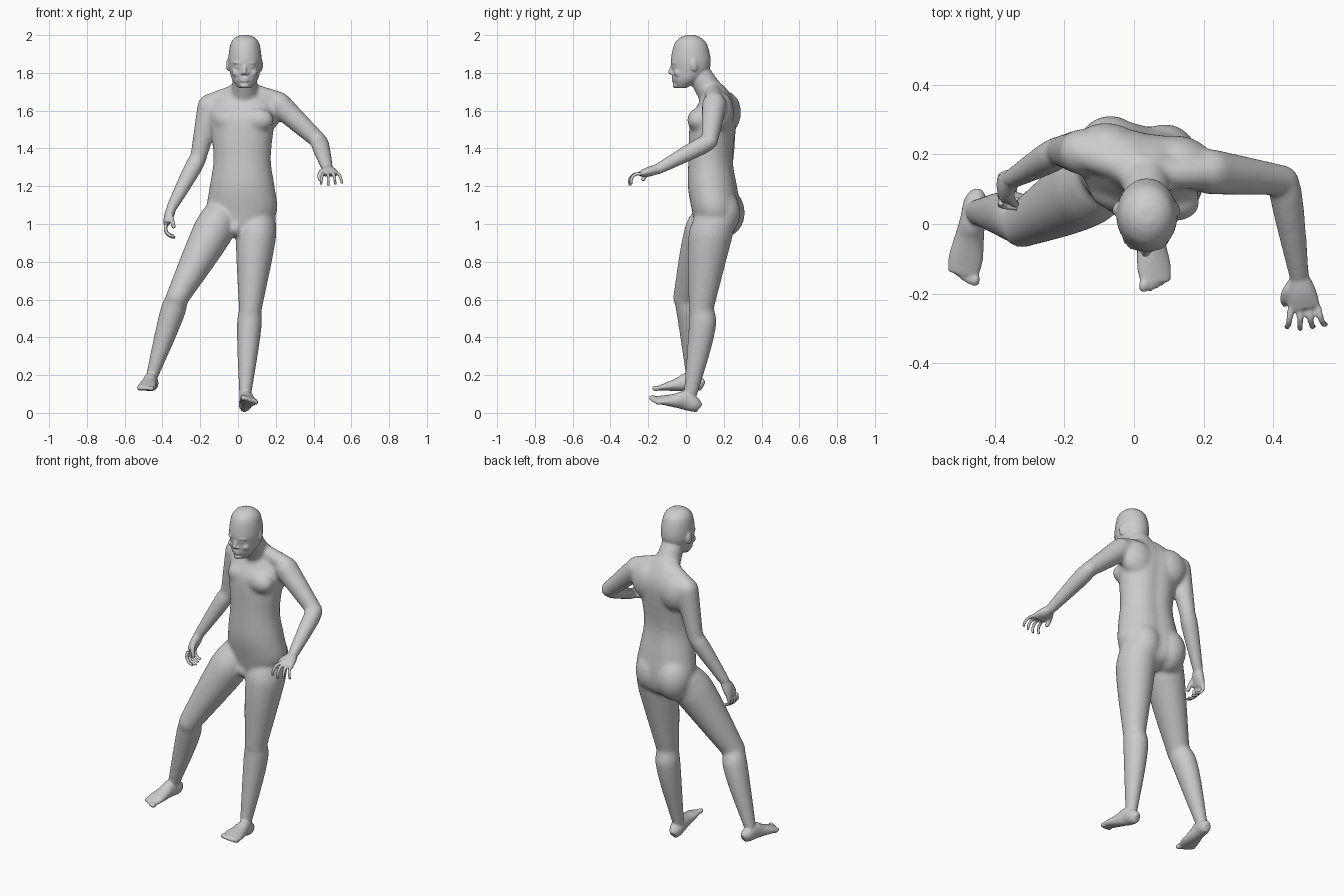
import bpy, bmesh, math
from mathutils import Vector, Matrix

cube = bpy.data.objects.get("Cube")
if cube:
    bpy.data.objects.remove(cube)

bm = bmesh.new()
RIGHTWARD, BACKWARD, UP = Vector((1, 0, 0)), Vector((0, 1, 0)), Vector((0, 0, 1))
TORSO_YAW = -.17
SIDES = (-1, 1)


def catmull_rom(before, start, end, after, t):
    return [0.5 * (2 * q + (r - p) * t + (2 * p - 5 * q + 4 * r - s) * t * t
                   + (3 * q - p - 3 * r + s) * t ** 3)
            for p, q, r, s in zip(before, start, end, after)]


def loft(sections, side=RIGHTWARD, axis=None, groove=0, steps=4, count=28):
    """Closed form through (centre, half width, half depth) sections."""
    knots = [(*centre, width, depth) for centre, width, depth in sections]
    knots = [knots[0]] + knots + [knots[-1]]
    path = [catmull_rom(*knots[i:i + 4], k / steps)
            for i in range(len(knots) - 3) for k in range(steps)]
    path.append(knots[-1])
    rings = []
    for i, (x, y, z, width, depth) in enumerate(path):
        previous, following = path[max(i - 1, 0)], path[min(i + 1, len(path) - 1)]
        along = axis or (Vector(following[:3]) - Vector(previous[:3])).normalized()
        across_depth = along.cross(side).normalized()
        across_width = across_depth.cross(along)
        ring = []
        for k in range(count):
            angle = math.tau * k / count
            dent = 1 - groove * math.exp(-((angle - math.pi / 2) / .25) ** 2)
            offset = (across_width * width * math.cos(angle)
                      + across_depth * depth * math.sin(angle) * dent)
            ring.append(bm.verts.new(Vector((x, y, z)) + offset))
        rings.append(ring)
    for lower, upper in zip(rings, rings[1:]):
        for k in range(count):
            following = (k + 1) % count
            bm.faces.new((lower[k], lower[following], upper[following], upper[k]))
    bm.faces.new(rings[0][::-1])
    bm.faces.new(rings[-1])


def blob(centre, size, yaw=0):
    """Ellipsoid muscle, joint or facial form."""
    matrix = (Matrix.Translation(centre) @ Matrix.Rotation(yaw, 4, 'Z')
              @ Matrix.Diagonal((*size, 1)))
    bmesh.ops.create_uvsphere(bm, u_segments=24, v_segments=16, radius=1, matrix=matrix)


def bone(start, end, thick, thin, bulge=0, bow=0, depth=1):
    """Tapered limb segment whose muscle swells near the upper end."""
    sections = []
    pieces = 8
    for i in range(pieces + 1):
        t = i / pieces
        swell = math.sin(math.pi * math.sqrt(t))
        radius = thick + (thin - thick) * t + bulge * swell
        sections.append((start.lerp(end, t) + BACKWARD * bow * swell, radius, radius * depth))
    loft(sections)
    blob(start, (thick, thick * depth, thick))
    blob(end, (thin, thin * depth, thin))


def finger(base, out, curl, length, radius):
    """Three joints bending from the out direction to the curl direction."""
    joint, out, curl = Vector(base), Vector(out).normalized(), Vector(curl).normalized()
    sections = []
    for k in range(4):
        thickness = radius * (1 - k / 12)
        sections.append((joint.copy(), thickness, thickness))
        joint += out.lerp(curl, k / 2).normalized() * length / 3
    loft(sections, side=out.cross(curl), count=12)


def foot(heel, toe, side, big_toe):
    """Foot resting on the line from heel to toe; big_toe is its sign on side."""
    heel, toe, side = Vector(heel), Vector(toe), Vector(side).normalized()
    loft([(heel.lerp(toe, t) + UP * height, width, height) for t, width, height in (
        (0, .018, .028), (.1, .034, .04), (.3, .036, .05),
        (.5, .042, .036), (.75, .05, .022), (.92, .044, .013))], side=side)
    for i in range(5):
        radius = .015 if i == 0 else .011
        spread = side * big_toe * (.036 - .018 * i)
        back = (heel - toe) * (.05 + .008 * i * i)
        blob(toe + spread + back + UP * .012, (radius, .02, radius))


def skin_over(name, voxel, rounds):
    """Fuse everything in the builder into one softened surface."""
    mesh = bpy.data.meshes.new(name)
    bm.to_mesh(mesh)
    skinned = bpy.data.objects.new(name, mesh)
    bpy.context.collection.objects.link(skinned)
    remesh = skinned.modifiers.new("fuse parts", 'REMESH')
    remesh.mode, remesh.voxel_size, remesh.use_smooth_shade = 'VOXEL', voxel, True
    soften = skinned.modifiers.new("soften joins", 'SMOOTH')
    soften.factor, soften.iterations = .5, rounds
    return skinned


# Torso, turned so the right shoulder is further back
turn = Matrix.Rotation(TORSO_YAW, 3, 'Z') @ RIGHTWARD
loft([(Vector((.022, y, z)), width, depth) for z, y, width, depth in (
    (.94, .16, .05, .06), (.98, .165, .13, .11), (1.07, .163, .188, .13),
    (1.2, .142, .173, .131), (1.35, .132, .153, .118), (1.55, .147, .174, .124),
    (1.63, .165, .17, .1), (1.69, .165, .12, .07), (1.74, .145, .06, .05))],
    side=turn, axis=UP, groove=.1)
for side in SIDES:
    blob((.03 + .07 * side, .08 - .012 * side, 1.55), (.09, .06, .065), TORSO_YAW)  # chest
    blob((.03 + .1 * side, .2 - .018 * side, 1.59), (.1, .072, .11), TORSO_YAW)  # shoulder blade
    blob((.008 + .078 * side, .192 - .012 * side, 1.06), (.1, .108, .13), TORSO_YAW)  # buttock
blob((-.01, .08, .98), (.032, .045, .045))  # groin

# Joints of the pose
left_shoulder, right_shoulder = Vector((.22, .15, 1.63)), Vector((-.15, .207, 1.62))
left_elbow, right_elbow = Vector((.43, .125, 1.437)), Vector((-.21, .21, 1.35))
left_wrist, right_wrist = Vector((.475, -.15, 1.29)), Vector((-.35, .13, 1.09))
left_knuckles, right_knuckles = Vector((.49, -.24, 1.265)), Vector((-.38, .1, 1))
left_hip, right_hip = Vector((.1, .15, 1)), Vector((-.1, .14, 1.02))
left_knee, right_knee = Vector((.065, .08, .55)), Vector((-.322, -.003, .61))
left_ankle, right_ankle = Vector((.037, .02, .08)), Vector((-.46, .035, .18))
neck_base, skull_base = Vector((.035, .14, 1.68)), Vector((.037, .06, 1.81))

# Neck and shoulder slopes
bone(neck_base, skull_base, .072, .062)
for shoulder in (left_shoulder, right_shoulder):
    bone(neck_base + UP * .04, shoulder + UP * .02, .038, .05)

# Arms
for shoulder, elbow, wrist in ((left_shoulder, left_elbow, left_wrist),
                               (right_shoulder, right_elbow, right_wrist)):
    bone(shoulder, elbow, .066, .044)
    bone(elbow, wrist, .044, .03, bulge=.006)

# Legs
for hip, knee, ankle in ((left_hip, left_knee, left_ankle),
                         (right_hip, right_knee, right_ankle)):
    bone(hip, knee, .102, .061, bulge=.011, bow=-.012, depth=1.08)
    bone(knee, ankle, .058, .031, bulge=.013, bow=.018, depth=1.1)

# Soften the large muscles before the fine parts are added
muscles = skin_over("muscles", .008, 18)
bpy.context.view_layer.update()
soft = muscles.evaluated_get(bpy.context.evaluated_depsgraph_get())
bm.clear()
bm.from_mesh(bpy.data.meshes.new_from_object(soft))
bpy.data.objects.remove(muscles)

# Hands with curled fingers
for wrist, knuckles, across in ((left_wrist, left_knuckles, RIGHTWARD),
                                (right_wrist, right_knuckles, BACKWARD)):
    loft([(wrist, .027, .025), (wrist.lerp(knuckles, .5), .041, .026), (knuckles, .046, .016)],
         side=across)
for i in range(4):
    length = .105 - .008 * abs(i - 1)
    spread = .026 * i - .039
    fan = .12 * (i - 1)
    finger(left_knuckles + RIGHTWARD * spread, (fan, -1, -.1), (fan, 0, -1), length, .0105)
    finger(right_knuckles + BACKWARD * spread, (-.1, -.2, -1), (1, -.1, -.3), length, .0105)
finger((.455, -.17, 1.28), (-.7, -1, -.3), (.2, -.6, -1), .09, .015)
finger((-.36, .1, 1.06), (.2, -1, -.9), (.3, -.1, -1), .1, .015)

# Feet, the left one rolled outward
foot((.035, .07, -.004), (.065, -.19, .062), (1, 0, -.25), -1)
foot((-.45, .09, .113), (-.495, -.165, .118), (1, -.2, 0), 1)

# Head in level slices
loft([(Vector((.037, (front + back) / 2, z)), width, (back - front) / 2)
      for z, front, back, width in (
          (2, .003, .045, .022), (1.985, -.032, .08, .054), (1.95, -.063, .112, .078),
          (1.87, -.08, .131, .088), (1.81, -.073, .12, .081),
          (1.76, -.068, .075, .066), (1.72, -.048, 0, .034))], axis=UP)

# Face and ears
bridge, nose_tip = Vector((.035, -.07, 1.84)), Vector((.033, -.084, 1.803))
bone(bridge, nose_tip, .009, .012)
middle = bridge.x
for side in SIDES:
    blob((middle + .033 * side, -.056, 1.853), (.03, .02, .009), .35 * side)  # brow
    blob((middle + .032 * side, -.056, 1.832), (.018, .015, .01))  # eye
    blob((middle + .042 * side, -.042, 1.8), (.026, .022, .022))  # cheek
    blob((middle + .013 * side, -.073, 1.797), (.01, .011, .008))  # nostril
    blob((middle + .087 * side, .045, 1.842), (.009, .02, .034), .35 * side)  # ear
    blob((middle, -.064, 1.766 + .007 * side), (.025, .013, .008))  # lip
blob((middle, -.053, 1.733), (.026, .018, .015))  # chin

# One continuous skin over every part
body = skin_over("body", .0055, 5)
bm.free()
skin = bpy.data.materials.new("light grey")
skin.use_nodes = True
skin.diffuse_color = (.6, .6, .6, 1)
skin.node_tree.nodes["Principled BSDF"].inputs["Base Color"].default_value = skin.diffuse_color
body.data.materials.append(skin)
